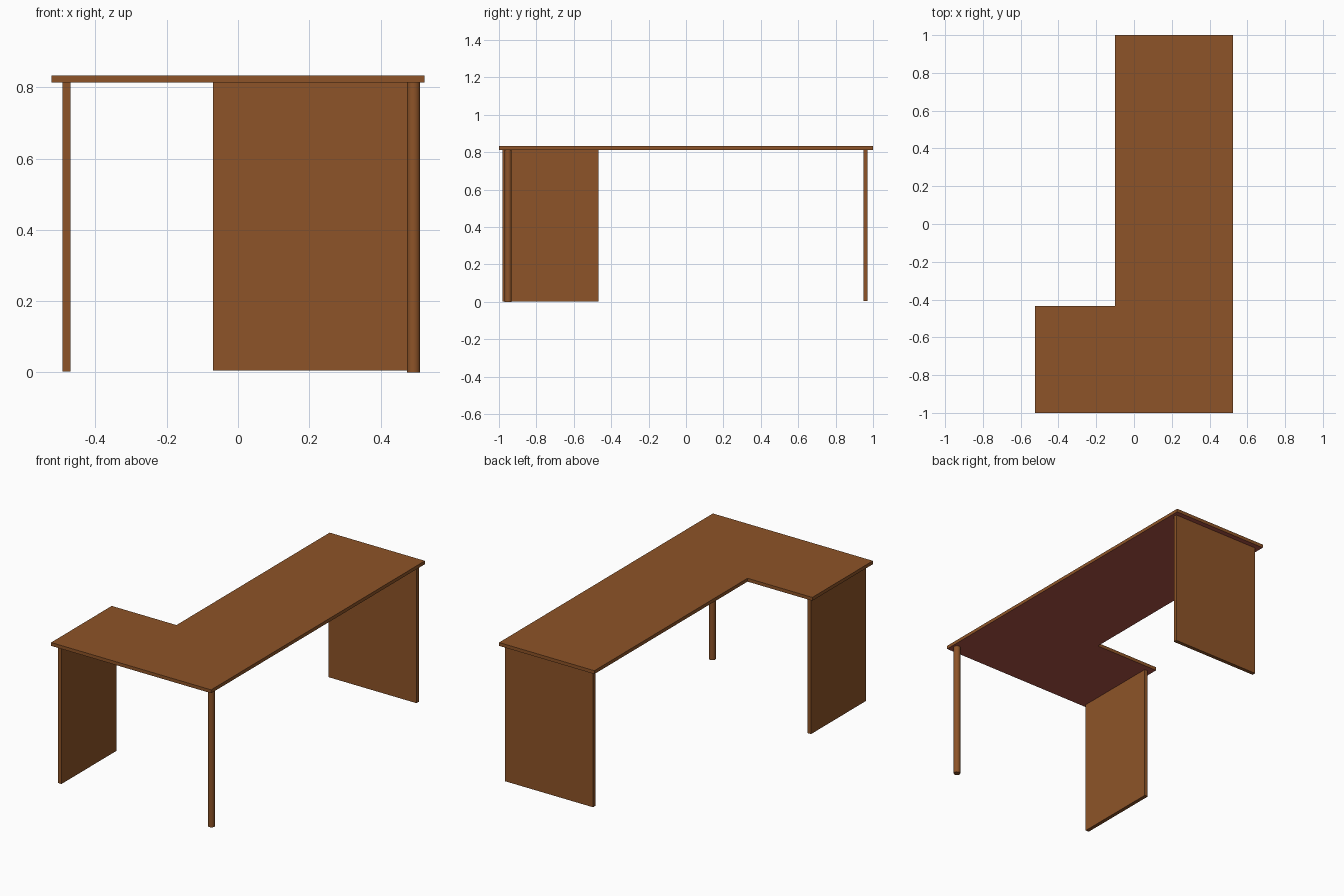
import bpy, bmesh

if "Cube" in bpy.data.objects:
    bpy.data.objects.remove(bpy.data.objects["Cube"])


def material(name, rgb):
    m = bpy.data.materials.new(name)
    m.diffuse_color = (*rgb, 1)
    m.use_nodes = True
    m.node_tree.nodes["Principled BSDF"].inputs["Base Color"].default_value = m.diffuse_color
    return m


wood = material("brown wood", (0.270, 0.088, 0.021))
under = material("reddish underside", (0.42, 0.085, 0.062))


def prism(name, outline, z0, z1, mats):
    """Extrude a flat outline straight up from z0 to z1."""
    bm = bmesh.new()
    base = bm.faces.new([bm.verts.new((x, y, z0)) for x, y in outline])
    ext = bmesh.ops.extrude_face_region(bm, geom=[base], use_keep_orig=True)
    verts = [g for g in ext["geom"] if isinstance(g, bmesh.types.BMVert)]
    bmesh.ops.translate(bm, verts=verts, vec=(0, 0, z1 - z0))
    bmesh.ops.recalc_face_normals(bm, faces=bm.faces)
    bm.normal_update()
    # The last material goes on the downward face
    for f in bm.faces:
        f.material_index = len(mats) - 1 if f.normal.z < -0.5 else 0
    me = bpy.data.meshes.new(name)
    bm.to_mesh(me)
    bm.free()
    for m in mats:
        me.materials.append(m)
    ob = bpy.data.objects.new(name, me)
    bpy.context.collection.objects.link(ob)
    return ob


def panel(name, x0, x1, y0, y1, z0):
    return prism(name, [(x0, y0), (x1, y0), (x1, y1), (x0, y1)], z0, TOP_BOTTOM, [wood])


TOP_BOTTOM, TOP = 0.813, 0.833

# L-shaped desktop
prism("desktop", [(-0.524, -1), (0.524, -1), (0.524, 1), (-0.1, 1),
                  (-0.1, -0.433), (-0.524, -0.433)], TOP_BOTTOM, TOP, [wood, under])

# Side and back support panels
panel("left_panel", -0.492, -0.470, -0.98, -0.467, 0.002)
panel("back_panel", -0.070, 0.505, 0.948, 0.970, 0.005)

# Round corner leg
bpy.ops.mesh.primitive_cylinder_add(vertices=32, radius=0.0185, depth=TOP_BOTTOM,
                                    location=(0.493, -0.951, TOP_BOTTOM / 2))
leg = bpy.context.object
leg.name = "corner_leg"
leg.data.materials.append(wood)
bpy.ops.object.shade_smooth_by_angle()
